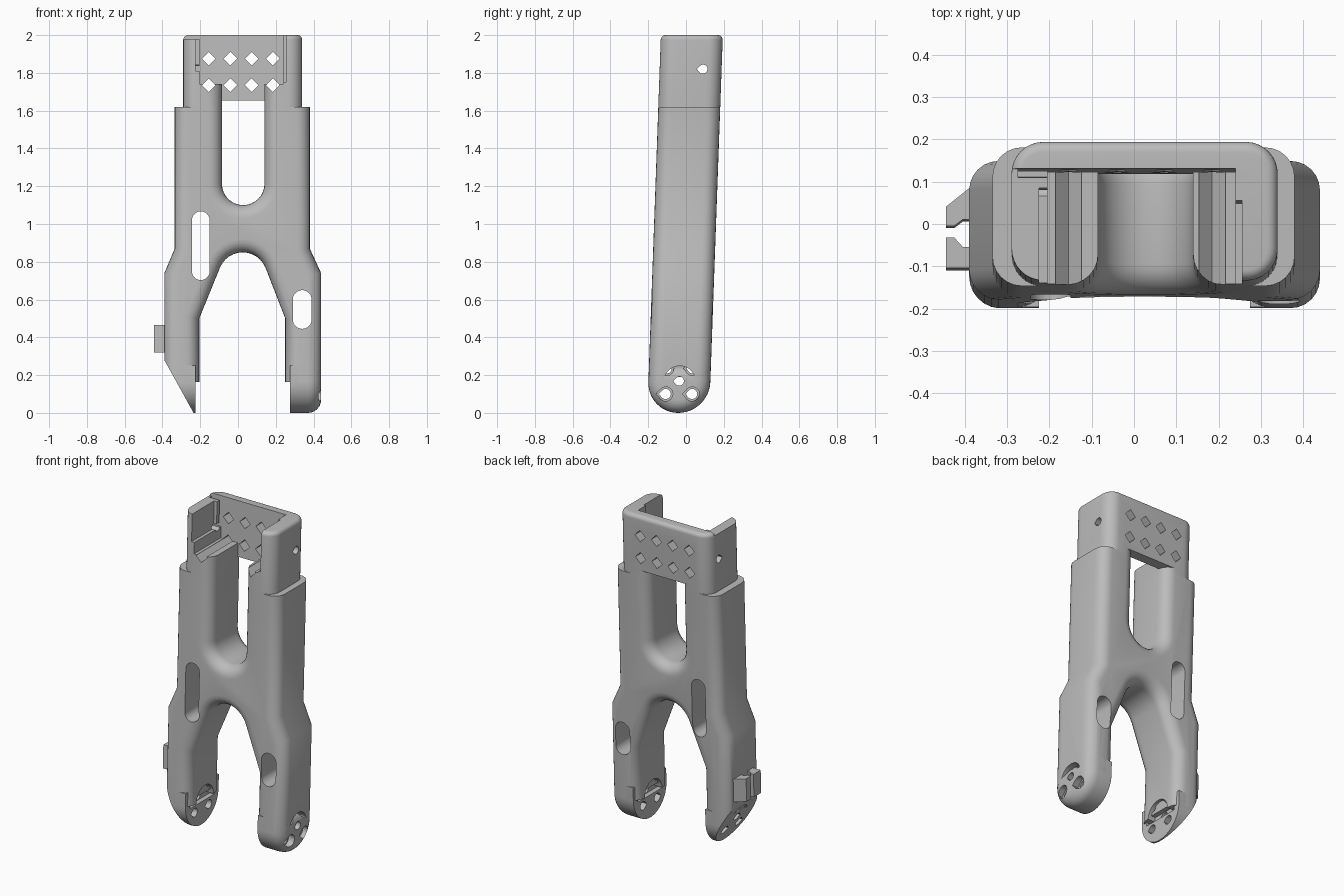
import bpy, bmesh, math
from mathutils import Matrix, Vector

cube = bpy.data.objects.get("Cube")
if cube:
    bpy.data.objects.remove(cube)

grey = bpy.data.materials.new("plain grey")
grey.use_nodes = True
COLOUR = (0.5, 0.5, 0.5, 1)
grey.diffuse_color = COLOUR
grey.node_tree.nodes["Principled BSDF"].inputs["Base Color"].default_value = COLOUR

HALF = 0.164      # half of the body thickness
FILLET = 0.07


def arc(cx, cy, r, a0, a1, n=12):
    """Points on an arc, angles in degrees."""
    return [(cx + r * math.cos(math.radians(a0 + (a1 - a0) * i / n)),
             cy + r * math.sin(math.radians(a0 + (a1 - a0) * i / n))) for i in range(n + 1)]


def rect(x0, x1, y0, y1):
    return [(x0, y0), (x1, y0), (x1, y1), (x0, y1)]


def slot(cx, r, z0, z1):
    return arc(cx, z0, r, 180, 360) + arc(cx, z1, r, 0, 180)


def teardrop(cy, cz, r):
    return [(cy - r * 1.35, cz)] + arc(cy, cz, r, -135, 135, 14)


def diamond(cx, cz, r):
    return [(cx - r, cz), (cx, cz - r), (cx + r, cz), (cx, cz + r)]


def prism(name, pts, axis, lo, hi, round_ends=(), radius=FILLET):
    """Extrude an outline along an axis and round the rims of chosen ends."""
    k = "xyz".index(axis)

    def place(p, level):
        c = list(p)
        c.insert(k, level)
        return Vector(c)
    bm = bmesh.new()
    face = bm.faces.new([bm.verts.new(place(p, lo)) for p in pts])
    out = bmesh.ops.extrude_face_region(bm, geom=[face])["geom"]
    move = place((0, 0), hi - lo)
    bmesh.ops.translate(bm, vec=move, verts=[v for v in out if isinstance(v, bmesh.types.BMVert)])
    bmesh.ops.recalc_face_normals(bm, faces=bm.faces)
    rims = [e for e in bm.edges for level in round_ends
            if all(abs(v.co[k] - level) < 1e-5 for v in e.verts)]
    if rims:
        bmesh.ops.bevel(bm, geom=rims, offset=radius, segments=6, profile=0.5,
                        affect='EDGES', clamp_overlap=False)
    mesh = bpy.data.meshes.new(name)
    bm.to_mesh(mesh)
    bm.free()
    ob = bpy.data.objects.new(name, mesh)
    bpy.context.collection.objects.link(ob)
    return ob


def finish(ob, cutters=()):
    """Cut, lean the part back, colour and shade it."""
    for c in cutters:
        c.hide_render = True
        m = ob.modifiers.new("cut", 'BOOLEAN')
        m.operation, m.solver, m.object = 'DIFFERENCE', 'EXACT', c
    if cutters:
        bpy.context.view_layer.update()
        mesh = bpy.data.meshes.new_from_object(
            ob.evaluated_get(bpy.context.evaluated_depsgraph_get()))
        ob.modifiers.clear()
        ob.data = mesh
        for c in cutters:
            bpy.data.objects.remove(c)
    lean = Matrix.Identity(4)
    lean[1][2], lean[1][3] = 0.036, -0.041
    ob.data.transform(lean)
    ob.data.materials.clear()
    ob.data.materials.append(grey)
    bpy.ops.object.select_all(action='DESELECT')
    ob.select_set(True)
    bpy.context.view_layer.objects.active = ob
    bpy.ops.object.shade_smooth_by_angle(angle=math.radians(30))


def slope_cutter():
    return prism("slope_cutter", [(-0.6, -0.1), (-0.18, -0.1), (-0.39, 0.28), (-0.6, 0.66)],
                 'y', -1, 1)


# Main body: two legs joined by a bridge
outline = ([(-0.39, -0.1), (-0.205, -0.1), (-0.205, 0.5)]
           + arc(0.025, 0.72, 0.13, 158, 22)
           + [(0.25, 0.5), (0.25, -0.1), (0.44, -0.1), (0.44, 0.74), (0.38, 0.87),
              (0.38, 1.9), (0.14, 1.9)]
           + arc(0.0275, 1.2125, 0.1125, 0, -180, 16)
           + [(-0.085, 1.9), (-0.335, 1.9), (-0.335, 0.87), (-0.39, 0.74)])
body = prism("body", outline, 'y', -HALF, HALF, (-HALF, HALF))
finish(body, [
    prism("top_cutter", rect(-1, 1, -1, 1), 'z', 1.62, 2.2),
    prism("foot_cutter", rect(-1, 1, -0.3, HALF), 'x', -1, 1),
    prism("foot_round_cutter", arc(0, HALF, 0.085, 0, 345, 23), 'x', -1, 1),
    prism("left_slot_cutter", slot(-0.197, 0.047, 0.75, 1.02), 'y', -1, 1),
    prism("right_slot_cutter", slot(0.34, 0.05, 0.495, 0.6), 'y', -1, 1),
    slope_cutter()])

# Rounded feet with screw holes and a keyed recess on the inner face
foot_profile = arc(0, HALF, HALF, 180, 360, 24) + [(HALF, 0.25), (-HALF, 0.25)]
for name, inner, outer in (("foot_a", -0.225, -0.39), ("foot_b", 0.275, 0.44)):
    s = 1 if outer > 0 else -1
    lo, hi = sorted((inner, outer))
    foot = prism(name, foot_profile, 'x', lo, hi, (outer,))
    holes = []
    for y in (-0.07, 0.07):
        for z in (0.1, 0.235):
            holes.append(prism("screw_cutter", teardrop(y, z, 0.027), 'x', lo - 0.1, hi + 0.1))
            a, b = sorted((outer - s * 0.04, outer + s * 0.1))
            holes.append(prism("bore_cutter", teardrop(y, z, 0.038), 'x', a, b))
    a, b = sorted((inner - s * 0.05, inner + s * 0.03))
    holes.append(prism("key_cutter", rect(-0.12, 0.12, 0.142, 0.19), 'x', a, b))
    a, b = sorted((inner + s * 0.02, outer + s * 0.1))
    holes.append(prism("centre_cutter", teardrop(0, 0.168, 0.024), 'x', a, b))
    if s < 0:
        holes.append(slope_cutter())
    finish(foot, holes)

# Upper bracket: open-fronted box with a perforated back plate
r = 0.075
x0, x1 = -0.29, 0.34
plan = (arc(x1 - r, HALF - r, r, 0, 90, 8) + arc(x0 + r, HALF - r, r, 90, 180, 8)
        + arc(x0 + r, r - HALF, r, 180, 270, 8) + arc(x1 - r, r - HALF, r, 270, 360, 8))
bracket = prism("bracket", plan, 'z', 1.6, 2.0, (2.0,), 0.025)


def flare(s, reach):
    """Opening between the legs, widening to a rounded mouth at s * HALF."""
    c = HALF - FILLET
    left = [(x, s * y) for x, y in arc(-0.155, c, FILLET, 0, 90, 6)]
    right = [(x, s * y) for x, y in arc(0.21, c, FILLET, 90, 180, 6)]
    return ([(-0.085, s * reach)] + left + [(-0.155, s * 0.3), (0.21, s * 0.3)]
            + right + [(0.14, s * reach)])


cuts = [
    prism("cavity_cutter", rect(-0.205, 0.24, -0.4, 0.1), 'z', 1.74, 2.2),
    prism("left_pocket_cutter", rect(-0.225, -0.1, -0.4, 0.055), 'z', 1.81, 2.2),
    prism("right_pocket_cutter", rect(0.1, 0.255, -0.4, 0.025), 'z', 1.75, 2.2),
    prism("rim_cutter", rect(-0.4, -0.15, -0.4, 0.1), 'z', 1.98, 2.2),
    prism("slit_cutter", rect(-0.275, -0.15, 0.08, 0.1), 'z', 1.81, 2.2),
    prism("front_mouth_cutter", flare(-1, -0.1), 'z', 1.5, 1.77),
    prism("back_mouth_cutter", flare(1, 0.03), 'z', 1.5, 1.655),
    prism("pin_cutter", teardrop(0.065, 1.82, 0.024), 'x', -1, 1)]
for x in (-0.155, -0.04, 0.072, 0.185):
    for z in (1.875, 1.735):
        cuts.append(prism("diamond_cutter", diamond(x, z, 0.036), 'y', -1, 1))
finish(bracket, cuts)

# Cable clip: two prongs on the outside of one leg
finish(prism("clip_back_prong", [(-0.37, 0.125), (-0.445, 0.065), (-0.445, 0.02), (-0.425, 0.02),
                                 (-0.405, 0.035), (-0.37, 0.035)], 'z', 0.32, 0.465))
finish(prism("clip_front_prong", [(-0.37, -0.08), (-0.445, -0.08), (-0.445, -0.008),
                                  (-0.425, -0.008), (-0.405, -0.03), (-0.37, -0.03)],
             'z', 0.32, 0.465))
